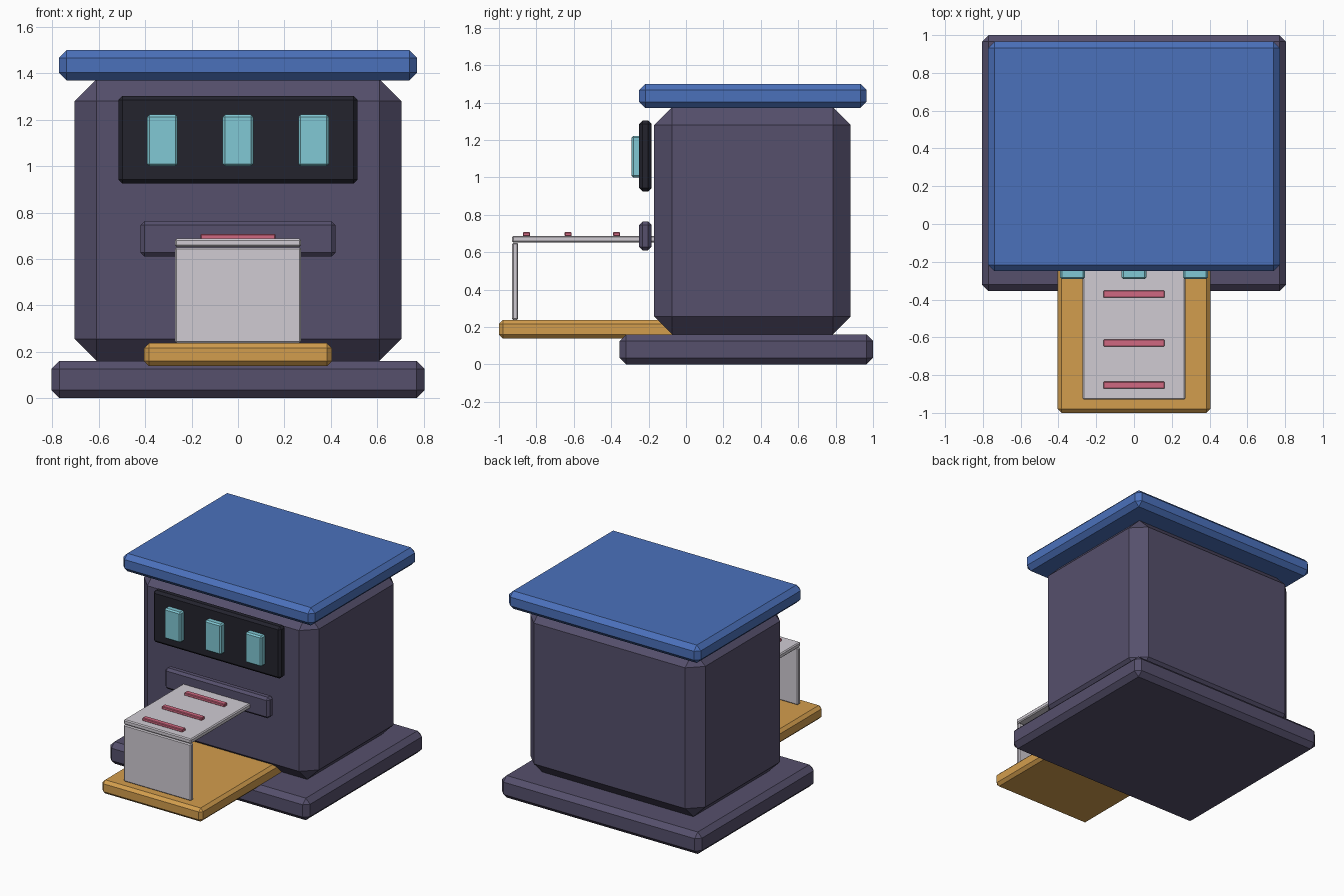
import bpy
import bmesh
from mathutils import Vector

if "Cube" in bpy.data.objects:
    bpy.data.objects.remove(bpy.data.objects["Cube"], do_unlink=True)


def material(name, r, g, b):
    mat = bpy.data.materials.new(name)
    mat.use_nodes = True
    mat.diffuse_color = (r, g, b, 1)
    mat.node_tree.nodes["Principled BSDF"].inputs["Base Color"].default_value = (r, g, b, 1)
    return mat


purple = material("dusky purple", 0.092, 0.08, 0.15)
blue = material("roof blue", 0.07, 0.165, 0.5)
black = material("panel black", 0.017, 0.017, 0.027)
cyan = material("window cyan", 0.22, 0.58, 0.66)
paper = material("paper grey", 0.63, 0.6, 0.65)
gold = material("tray gold", 0.65, 0.34, 0.075)
pink = material("strip pink", 0.63, 0.14, 0.22)


def box(name, x, y, z, chamfer, mat):
    """Chamfered box from its (min, max) extents along each axis."""
    low, high = map(Vector, zip(x, y, z))
    size, centre = high - low, (low + high) / 2
    bm = bmesh.new()
    bmesh.ops.create_cube(bm, size=1)
    bmesh.ops.scale(bm, vec=size, verts=bm.verts)
    bmesh.ops.bevel(bm, geom=bm.edges[:], offset=chamfer, segments=1,
                    affect='EDGES', clamp_overlap=True)
    mesh = bpy.data.meshes.new(name)
    bm.to_mesh(mesh)
    bm.free()
    mesh.materials.append(mat)
    obj = bpy.data.objects.new(name, mesh)
    obj.location = centre
    bpy.context.collection.objects.link(obj)
    return obj


def wide(half):
    return (-half, half)


# Main housing
box("base", wide(0.805), (-0.355, 1.0), (0, 0.16), 0.035, purple)
box("body", wide(0.705), (-0.17, 0.88), (0.16, 1.375), 0.095, purple)
box("roof", wide(0.772), (-0.25, 0.965), (1.37, 1.5), 0.033, blue)

# Front panel with three raised windows
box("display_panel", wide(0.515), (-0.25, -0.185), (0.925, 1.303), 0.017, black)
for label, x in (("right", -0.326), ("middle", 0), ("left", 0.326)):
    box("window_" + label, (x - 0.066, x + 0.066), (-0.292, -0.235), (1.0, 1.222), 0.01, cyan)

# Slot, with the sheet coming out and folding down onto the tray
box("slot_frame", wide(0.42), (-0.25, -0.185), (0.61, 0.763), 0.017, purple)
box("tray", wide(0.405), (-1.0, -0.03), (0.138, 0.237), 0.021, gold)
box("sheet_top", wide(0.272), (-0.93, -0.14), (0.652, 0.687), 0.007, paper)
box("sheet_front", wide(0.272), (-0.93, -0.897), (0.237, 0.65), 0.007, paper)

# Raised strips across the sheet
for label, y in (("front", -0.853), ("middle", -0.63), ("back", -0.371)):
    box("strip_" + label, wide(0.162), (y - 0.019, y + 0.019), (0.685, 0.707), 0.004, pink)
